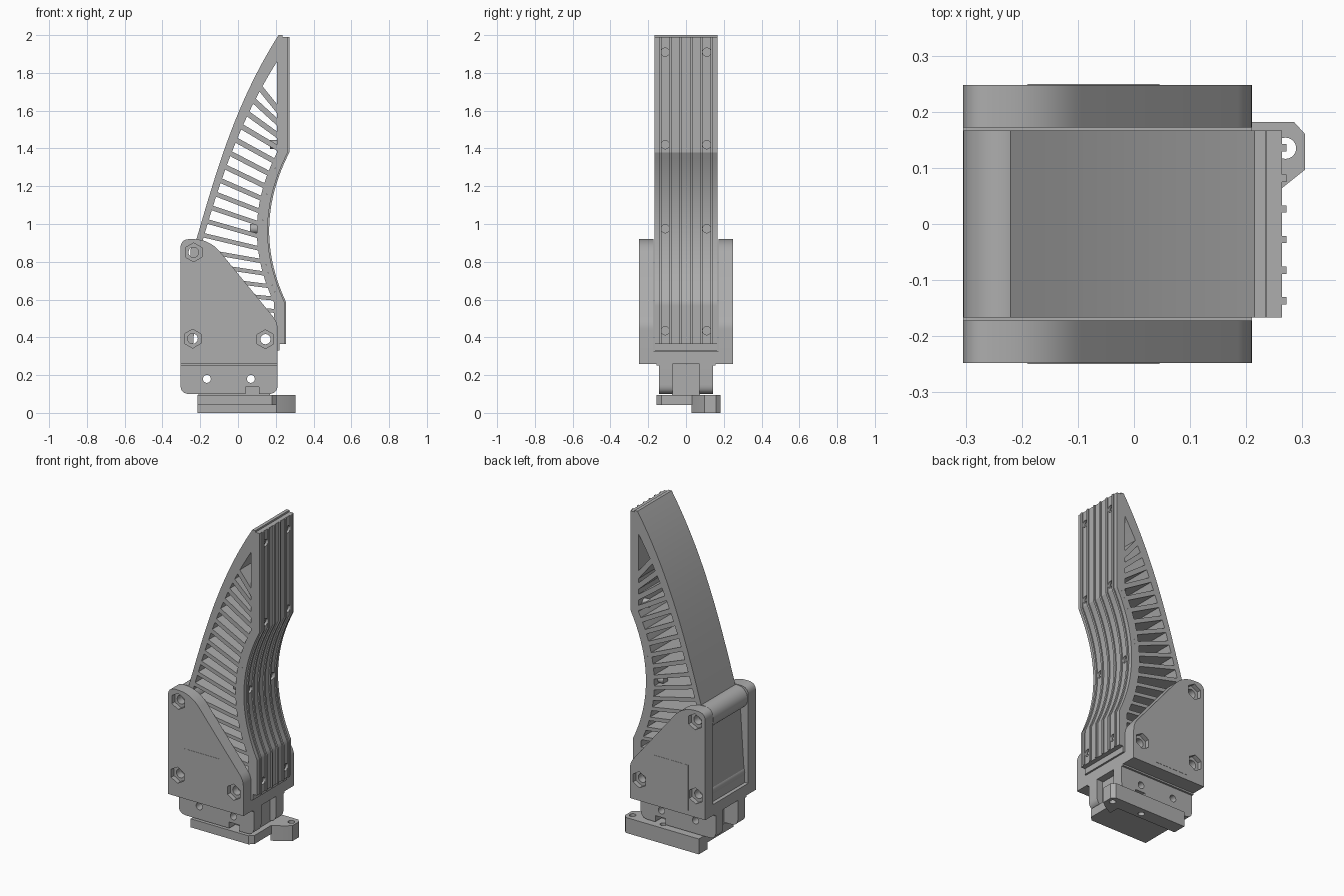
import bpy, bmesh, math
from mathutils import Vector

cube = bpy.data.objects.get("Cube")
if cube:
    bpy.data.objects.remove(cube, do_unlink=True)

grey = bpy.data.materials.new("plain grey")
grey.use_nodes = True
COLOUR = (0.42, 0.42, 0.42, 1)
grey.diffuse_color = COLOUR
grey.node_tree.nodes["Principled BSDF"].inputs["Base Color"].default_value = COLOUR
parts = []


def prism(name, pts, lo, hi, axis="y"):
    """Extrude an outline (xz along y, or xy along z) between lo and hi."""
    place = (lambda p, d: (p[0], d, p[1])) if axis == "y" else (lambda p, d: (p[0], p[1], d))
    bm = bmesh.new()
    a = [bm.verts.new(place(p, lo)) for p in pts]
    b = [bm.verts.new(place(p, hi)) for p in pts]
    n = len(pts)
    bm.faces.new(a)
    bm.faces.new(b[::-1])
    for i in range(n):
        j = (i + 1) % n
        bm.faces.new((a[j], a[i], b[i], b[j]))
    bmesh.ops.recalc_face_normals(bm, faces=bm.faces)
    return finish(name, bm)


def finish(name, bm):
    me = bpy.data.meshes.new(name)
    bm.to_mesh(me)
    bm.free()
    me.materials.append(grey)
    ob = bpy.data.objects.new(name, me)
    bpy.context.collection.objects.link(ob)
    parts.append(ob)
    return ob


def box(name, x0, x1, y0, y1, z0, z1):
    return prism(name, [(x0, z0), (x1, z0), (x1, z1), (x0, z1)], y0, y1)


def rod(name, centre, r, depth, axis, sides=24):
    bm = bmesh.new()
    bmesh.ops.create_cone(bm, cap_ends=True, segments=sides, radius1=r, radius2=r, depth=depth)
    ob = finish(name, bm)
    turn = Vector((0, 0, 1)).rotation_difference(Vector([a == axis for a in "xyz"]))
    ob.data.transform(turn.to_matrix().to_4x4())
    ob.location = centre
    return ob


def cut(ob, cutters):
    bpy.context.view_layer.objects.active = ob
    for c in cutters:
        mod = ob.modifiers.new("cut", "BOOLEAN")
        mod.operation, mod.object, mod.solver = "DIFFERENCE", c, "EXACT"
        bpy.ops.object.modifier_apply(modifier=mod.name)
        parts.remove(c)
        bpy.data.objects.remove(c, do_unlink=True)


def rounded(corners, steps=8):
    """Replace each (x, z, radius) corner with a tangent curve."""
    out = []
    for i, (x, z, r) in enumerate(corners):
        p = Vector((x, z))
        if r == 0:
            out.append(p)
            continue
        a = p + (Vector(corners[i - 1][:2]) - p).normalized() * r
        b = p + (Vector(corners[(i + 1) % len(corners)][:2]) - p).normalized() * r
        for k in range(steps + 1):
            t = k / steps
            out.append(a * (1 - t) ** 2 + p * (2 * t * (1 - t)) + b * t * t)
    return out


def front_x(z):
    """Contact face: straight ends with a hollow between."""
    return min(0.157 + 0.1 * ((z - 0.965) / 0.4) ** 2, 0.264 if z > 1 else 0.247)


def back_x(z):
    t = z - 0.92
    return -0.22 + 0.294 * t - 0.014 * t * t + 0.106 * t ** 3


def back_inner(z):
    return min(back_x(z) + 0.035 + 0.045 * (z - 0.92) ** 2, 0.235)


def band(name, left, right, z0, z1, y0, y1, extra=()):
    zs = sorted([z0 + (z1 - z0) * i / 48 for i in range(49)] + list(extra))
    return prism(name, [(left(z), z) for z in zs] + [(right(z), z) for z in zs[::-1]], y0, y1)


W = 0.167
kinks = (1.379, 0.586)

# Finger: contact strip, curved back, rear panel and foot slab
band("contact_strip", lambda z: front_x(z) - 0.057, lambda z: front_x(z) - 0.028, 0.33, 1.985, -W, W, kinks)
band("back_strip", back_x, back_inner, 0.86, 2.0, -W, W)
prism("rear_panel", [(-0.285, 0.33), (-0.25, 0.86), (-0.2, 0.86), (-0.24, 0.33)], -W, W)
box("finger_base", -0.27, 0.2, -W, W, 0.325, 0.355)

# Slanted flexible ribs
for i in range(17):
    zo, zi = 1.745 - 0.073 * i, 1.595 - 0.066 * i
    xo = back_x(zo) + 0.025 if zo > 0.9 else -0.25
    xi = front_x(zi) - 0.045
    side = Vector((zo - zi, xi - xo)).normalized() * (0.015 - 0.0003 * i)
    a, b = Vector((xo, zo)), Vector((xi, zi))
    prism(f"rib_{i + 1}", [a - side, b - side, b + side, a + side], -W, W)

# Grip pad with recessed screws and raised ridges
pad = band("grip_pad", lambda z: front_x(z) - 0.028, front_x, 0.366, 1.99, -W, W, kinks)
screws = [(y, z) for z in (1.91, 1.42, 0.975, 0.435) for y in (-0.11, 0.11)]
cut(pad, [rod("screw_cutter", (front_x(z), y, z), 0.022, 0.03, "x") for y, z in screws])
for y, z in screws:
    rod("pad_screw", (front_x(z) - 0.02, y, z), 0.011, 0.025, "x", 12)
    if 0.9 < z < 1.5:
        rod("screw_boss", (front_x(z) - 0.072, y, z), 0.024, 0.045, "x")
for i in range(6):
    y = -0.137 + 0.0546 * i
    band(f"grip_ridge_{i + 1}", lambda z: front_x(z) - 0.004, lambda z: front_x(z) + 0.008,
         0.366, 1.99, y - 0.0065, y + 0.0065, kinks)

# Side plates with hexagonal bolt pockets
bolts = [(-0.235, 0.85), (-0.24, 0.393), (0.145, 0.39)]
outline = rounded([(-0.305, 0.26, 0.0), (-0.305, 0.92, 0.05), (-0.15, 0.92, 0.09),
                   (0.21, 0.48, 0.04), (0.21, 0.26, 0.0)])
for s, name in ((-1, "front"), (1, "back")):
    plate = prism(f"{name}_side_plate", outline, s * 0.172, s * 0.248)
    cutters = []
    for x, z in bolts:
        cutters.append(rod("hex_cutter", (x, s * 0.25, z), 0.05, 0.06, "y", 6))
        cutters.append(rod("bolt_cutter", (x, s * 0.2, z), 0.027, 0.2, "y"))
    cut(plate, cutters)
    box(f"{name}_label_panel", -0.19, 0.045, s * 0.247, s * 0.2495, 0.29, 0.57)

# Bolt tubes across the finger
for (x, z), r in zip(bolts, (0.07, 0.045, 0.045)):
    tube = rod("bolt_tube", (x, 0, z), r, 2 * W, "y", 32)
    cut(tube, [rod("tube_cutter", (x, 0, z), 0.027, 1, "y")])

# Bracket floor and its two lower walls
box("bracket_floor", -0.305, 0.21, -0.248, 0.248, 0.26, 0.328)
wall_outline = rounded([(-0.305, 0.265, 0), (-0.305, 0.1, 0.05), (0.21, 0.1, 0.05), (0.21, 0.265, 0)])
for s, name in ((-1, "front"), (1, "back")):
    wall = prism(f"{name}_lower_wall", wall_outline, s * 0.072, s * 0.143)
    cut(wall, [rod("pin_cutter", (x, s * 0.1, 0.18), 0.021, 0.2, "y") for x in (-0.165, 0.068)]
        + [box("notch_cutter", 0.04, 0.11, s * 0.05, s * 0.2, 0.05, 0.138)])
    prism(f"{name}_wall_fillet", [(-0.305, 0.262), (0.21, 0.262), (0.21, 0.25), (-0.305, 0.25)],
          s * 0.14, s * 0.155)

# Foot: centre post, plate and side beam with a lug
post = box("foot_post", -0.21, 0.17, -0.074, 0.074, 0.09, 0.255)
cut(post, [rod("pin_cutter", (x, 0, 0.18), 0.021, 0.5, "y") for x in (-0.165, 0.068)])
prism("foot_plate", [(-0.215, -0.155), (0.18, -0.155), (0.205, -0.13), (0.205, 0.1), (-0.215, 0.1)],
      0.042, 0.095, "z")
beam = prism("foot_beam", [(-0.215, 0.097), (0.2, 0.097), (0.2, 0.03), (0.265, 0.065), (0.305, 0.097),
                           (0.305, 0.16), (0.285, 0.182), (-0.215, 0.182)], 0.0, 0.095, "z")
cut(beam, [rod("foot_cutter", (x, 0.135, 0.05), 0.019, 0.3, "z") for x in (0.27, 0.06)])

# Smooth curved faces, keep edges crisp
bpy.ops.object.select_all(action="DESELECT")
for ob in parts:
    ob.select_set(True)
bpy.context.view_layer.objects.active = parts[0]
bpy.ops.object.shade_smooth_by_angle(angle=math.radians(25))
